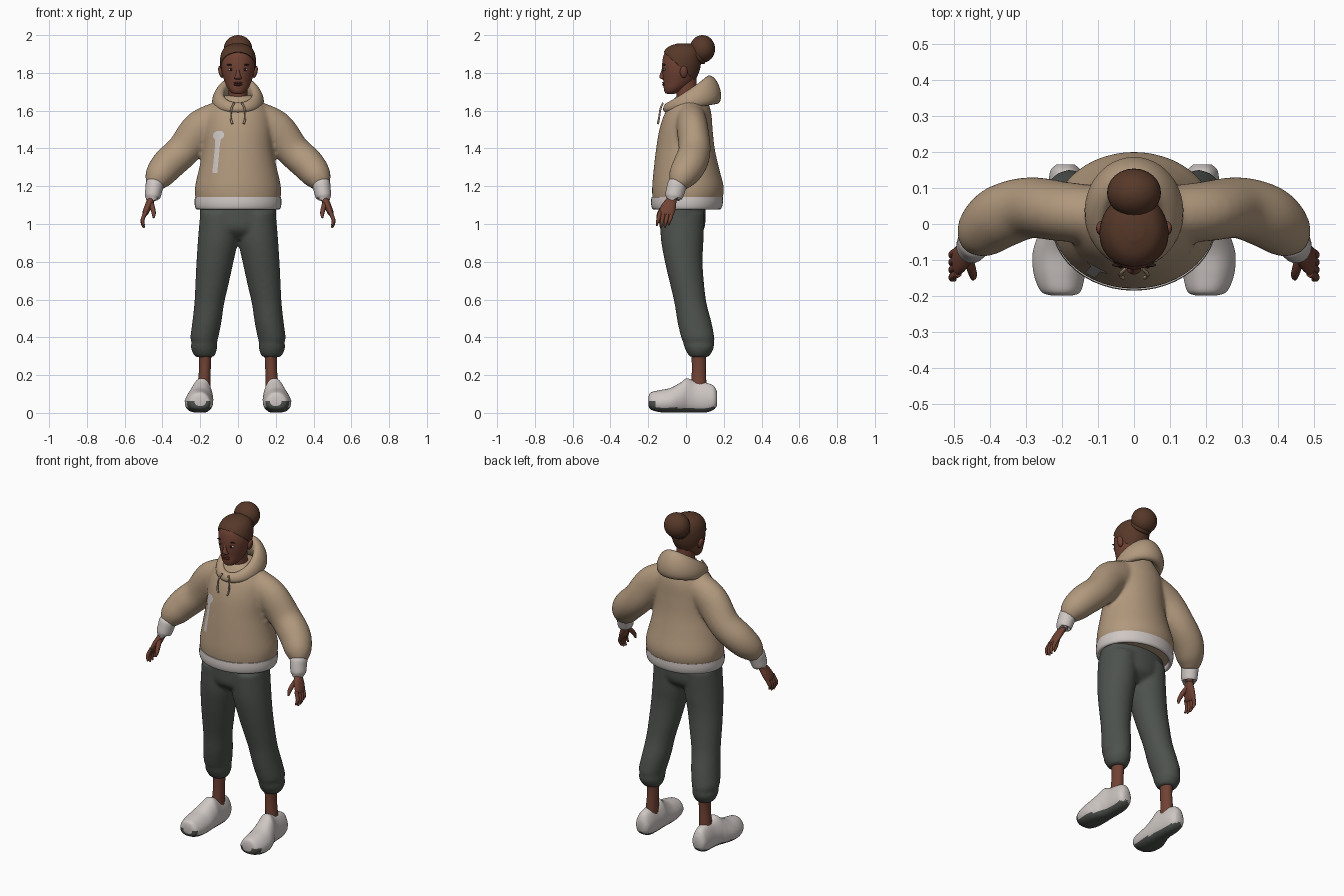
import bpy, bmesh, math
from mathutils import Vector, Matrix

cube = bpy.data.objects.get("Cube")
if cube:
    bpy.data.objects.remove(cube)


def material(name, red, green, blue):
    mat = bpy.data.materials.new(name)
    mat.use_nodes = True
    color = (red, green, blue, 1)
    mat.diffuse_color = color
    mat.node_tree.nodes["Principled BSDF"].inputs["Base Color"].default_value = color
    return mat


tan = material("tan fleece", .44, .315, .205)
white = material("off white", .62, .57, .55)
grey = material("dark grey cloth", .075, .084, .075)
skin = material("brown skin", .165, .055, .034)
lip = material("dark lip", .11, .03, .022)
hair = material("brown hair", .095, .04, .022)
black = material("dark brow", .02, .011, .008)
eye_white = material("eye white", .42, .33, .28)


def spline(rows, steps=5):
    """Smooth curve through rows of numbers."""
    out = []
    for i in range(len(rows) - 1):
        near = [rows[min(max(i + k, 0), len(rows) - 1)] for k in (-1, 0, 1, 2)]
        for s in range(steps):
            t = s / steps
            out.append([b + t / 2 * (c - a + t * (2*a - 5*b + 4*c - d + t * (3*(b - c) + d - a)))
                        for a, b, c, d in zip(*near)])
    return out + [list(rows[-1])]


def skin_rings(bm, rings, closed=False):
    """Bridge equal rings of points; cap the ends unless closed."""
    loops = [[bm.verts.new(p) for p in ring] for ring in rings]
    pairs = list(zip(loops, loops[1:] + loops[:1]))
    for a, b in pairs if closed else pairs[:-1]:
        for i in range(len(a)):
            bm.faces.new((a[i - 1], a[i], b[i], b[i - 1]))
    if not closed:
        bm.faces.new(loops[0])
        bm.faces.new(loops[-1])


def ellipse(center, u, v, n=32, power=1, taper=0):
    points = []
    for i in range(n):
        a = math.tau * i / n
        c, s = [math.copysign(abs(f) ** power, f) for f in (math.cos(a), math.sin(a))]
        points.append(center + u * c * (1 - taper * max(s, 0)) + v * s)
    return points


X, Y, Z = Vector((1, 0, 0)), Vector((0, 1, 0)), Vector((0, 0, 1))


def loft(bm, rows, axes=None, n=32, steps=5, **shape):
    """Rows are x, y, z and two radii; without axes the rings follow the path."""
    rows = spline(rows, steps)
    rings = []
    for i, (x, y, z, a, b) in enumerate(rows):
        u, v = axes or (X, Y)
        if not axes:
            t = Vector(rows[min(i + 1, len(rows) - 1)][:3]) - Vector(rows[max(i - 1, 0)][:3])
            u = Y.cross(t).normalized()
            v = t.cross(u).normalized()
        rings.append(ellipse(Vector((x, y, z)), u * a, v * b, n, **shape))
    skin_rings(bm, rings)


def ball(bm, center, size, tilt=0):
    bmesh.ops.create_uvsphere(bm, u_segments=24, v_segments=16, radius=1,
                              matrix=Matrix.Translation(center) @ Matrix.Rotation(tilt, 4, 'Y')
                              @ Matrix.Diagonal((*size, 1)))


def finish(name, bm, *mats, rule=None, mirror=False, remesh=0):
    bmesh.ops.recalc_face_normals(bm, faces=bm.faces)
    if rule:
        for face in bm.faces:
            face.material_index = rule(face.normal, face.calc_center_median())
    mesh = bpy.data.meshes.new(name)
    bm.to_mesh(mesh)
    bm.free()
    for mat in mats:
        mesh.materials.append(mat)
    mesh.shade_smooth()
    mesh.set_sharp_from_angle(angle=math.radians(50))
    ob = bpy.data.objects.new(name, mesh)
    bpy.context.collection.objects.link(ob)
    if mirror:
        ob.modifiers.new("mirror", 'MIRROR')
    if remesh:
        fuse = ob.modifiers.new("fuse", 'REMESH')
        fuse.mode, fuse.voxel_size, fuse.use_smooth_shade = 'VOXEL', remesh, True
        relax = ob.modifiers.new("relax", 'SMOOTH')
        relax.factor, relax.iterations = .5, 6
    return ob


def sided(rows, side):
    return [(side * row[0], *row[1:]) for row in rows]


# Hoodie body and sleeves, fused
torso = [(0, .0, 1.1, .215, .17), (0, .008, 1.14, .226, .186), (0, .01, 1.2, .227, .189),
         (0, .002, 1.3, .205, .172), (0, -.003, 1.4, .185, .155), (0, 0, 1.5, .18, .141),
         (0, .01, 1.58, .168, .125), (0, .02, 1.64, .135, .1), (0, .03, 1.68, .09, .08)]
sleeve = [(.1, .025, 1.56, .09, .08), (.2, .035, 1.5, .1, .083), (.29, .045, 1.39, .09, .085),
          (.37, .02, 1.315, .088, .088), (.42, -.02, 1.25, .075, .075), (.443, -.045, 1.2, .045, .045)]
bm = bmesh.new()
loft(bm, torso, (X, Y), 48)
for side in (1, -1):
    loft(bm, sided(sleeve, side))
hoodie = finish("hoodie", bm, tan, remesh=.011)

# Hood draped round the neck
bm = bmesh.new()
rings = []
for i in range(48):
    a = math.tau * i / 48
    back = (1 - math.cos(a)) / 2
    out = Vector((math.sin(a), -math.cos(a), 0))
    center = Vector((.104 * math.sin(a), -.1 + .242 * back, 1.617 + .094 * back))
    tall = .026 + .05 * back
    rings.append(ellipse(center, out * (.02 + .02 * back), Z * tall - out * tall * .25, 20))
skin_rings(bm, rings, closed=True)
finish("hood", bm, tan)

# Ribbed hem and cuffs
bm = bmesh.new()
loft(bm, [(0, .004, 1.12, .2, .16), (0, .004, 1.083, .205, .165), (0, .004, 1.08, .223, .182),
          (0, .005, 1.11, .23, .19), (0, .006, 1.143, .228, .189)], (X, Y), 48, 3)
finish("hem", bm, white)
bm = bmesh.new()
loft(bm, [(.435, -.04, 1.235, .035, .035), (.44, -.045, 1.215, .047, .05), (.446, -.055, 1.18, .045, .05),
          (.453, -.065, 1.142, .04, .045), (.453, -.065, 1.14, .025, .03)], n=24)
finish("cuffs", bm, white, mirror=True)

# Drawstrings and chest stripe
bm = bmesh.new()
loft(bm, [(.02, -.122, 1.64, .005, .005), (.035, -.135, 1.61, .005, .005),
          (.038, -.143, 1.56, .005, .005), (.03, -.149, 1.53, .006, .006)], n=8)
finish("drawstrings", bm, tan, mirror=True)
bm = bmesh.new()
path = spline([(-.123, 1.27, .013), (-.113, 1.37, .013), (-.107, 1.44, .014),
               (-.104, 1.46, .027), (-.102, 1.48, .027), (-.1, 1.493, .01)])
strip = [[bm.verts.new((x + w * k / 2, -.3, z)) for k in range(-2, 3)] for x, z, w in path]
for a, b in zip(strip, strip[1:]):
    for k in range(4):
        bm.faces.new((a[k], a[k + 1], b[k + 1], b[k]))
stripe = finish("chest_stripe", bm, white)
wrap = stripe.modifiers.new("wrap", 'SHRINKWRAP')
wrap.target, wrap.wrap_method, wrap.offset = hoodie, 'PROJECT', .003
wrap.use_project_y, wrap.use_positive_direction = True, True
wrap.wrap_mode = 'OUTSIDE_SURFACE'

# Trousers: hips and two legs, fused
leg = [(.1, -.02, 1.06, .1, .118), (.106, -.02, .92, .106, .113), (.122, -.012, .8, .098, .1),
       (.138, .006, .68, .088, .09), (.152, .024, .58, .079, .085), (.165, .045, .48, .077, .09),
       (.178, .062, .4, .074, .088), (.178, .066, .375, .068, .082), (.18, .07, .345, .07, .078),
       (.178, .07, .31, .058, .06), (.178, .07, .295, .045, .045)]
bm = bmesh.new()
loft(bm, [(0, -.02, 1.14, .195, .12), (0, -.02, 1.05, .203, .123), (0, -.02, .97, .17, .115),
          (0, -.02, .92, .06, .06)], (X, Y), 40)
for side in (1, -1):
    loft(bm, sided(leg, side), (X, Y))
finish("trousers", bm, grey, remesh=.01)

# Ankles and shoes
bm = bmesh.new()
loft(bm, [(.175, .068, .34, .036, .042), (.175, .068, .24, .031, .037), (.182, .068, .12, .035, .042)], (X, Y), 20)
finish("ankles", bm, skin, mirror=True)
shoe = [(.2, -.198, .062, .03, .025), (.203, -.187, .063, .055, .045), (.207, -.14, .062, .071, .058),
        (.206, -.08, .067, .075, .066), (.198, -.025, .082, .066, .081), (.192, .005, .092, .059, .091),
        (.188, .05, .084, .052, .083), (.188, .11, .081, .049, .078), (.19, .148, .08, .042, .062),
        (.19, .165, .075, .025, .035)]
bm = bmesh.new()
loft(bm, shoe, (X, Z), 36, power=.75, taper=.3)
finish("shoes", bm, white, grey, mirror=True,
       rule=lambda n, c: int(n.z < -.5 or (n.y < -.35 and c.z < .06 and c.y < -.15)))

# Hands: palm, four fingers and a thumb
bm = bmesh.new()
loft(bm, [(.448, -.06, 1.17, .022, .026), (.46, -.075, 1.13, .02, .027), (.475, -.09, 1.095, .019, .038),
          (.49, -.103, 1.06, .016, .04), (.495, -.106, 1.045, .01, .034)], n=20)
for k in range(4):
    y = -.074 - .021 * k
    drop = (.012, 0, .002, .014)[3 - k]
    loft(bm, [(.488, y, 1.065, .011, .011), (.503, y - .008, 1.03, .0105, .0105),
              (.505, y - .014, 1.0 + drop, .009, .009), (.497, y - .018, .98 + drop, .005, .005)], n=10, steps=3)
loft(bm, [(.462, -.09, 1.115, .014, .014), (.452, -.122, 1.085, .013, .014),
          (.446, -.143, 1.055, .011, .011), (.447, -.152, 1.032, .005, .005)], n=10, steps=3)
finish("hands", bm, skin, mirror=True)

# Head and neck
skull = [(0, -.083, 1.688, .012, .012), (0, -.077, 1.695, .034, .034), (0, -.058, 1.72, .056, .06),
         (0, -.04, 1.755, .071, .08), (0, -.031, 1.8, .084, .094), (0, -.026, 1.85, .09, .1),
         (0, -.02, 1.9, .083, .096), (0, -.014, 1.935, .06, .072), (0, -.01, 1.952, .02, .028)]
bm = bmesh.new()
loft(bm, skull, (X, Y), 40)
loft(bm, [(0, .012, 1.6, .06, .06), (0, .005, 1.68, .05, .055), (0, -.005, 1.77, .052, .06)], (X, Y))
loft(bm, [(0, -.118, 1.765, .012, .006), (0, -.124, 1.772, .02, .014), (0, -.125, 1.785, .014, .015),
          (0, -.122, 1.81, .008, .009), (0, -.12, 1.835, .007, .005)], (X, Y), 20)
for side in (1, -1):
    ball(bm, (side * .091, -.012, 1.805), (.012, .02, .032), side * .25)
finish("head", bm, skin)

# Eyes, brows and lips
bm = bmesh.new()
ball(bm, (.037, -.113, 1.818), (.016, .008, .007))
finish("eyes", bm, eye_white, mirror=True)
bm = bmesh.new()
ball(bm, (.037, -.118, 1.818), (.007, .005, .0068))
ball(bm, (.04, -.114, 1.843), (.021, .006, .004))
finish("pupils_and_brows", bm, black, mirror=True)
bm = bmesh.new()
for z in (1.737, 1.747):
    ball(bm, (0, -.117, z), (.023, .009, .006))
finish("lips", bm, lip)

# Hair cap trimmed along a sloping hairline, with a bun
bm = bmesh.new()
loft(bm, [(x, y, z + .004, a + .006, b + .006) for x, y, z, a, b in skull], (X, Y), 40)
bmesh.ops.bisect_plane(bm, geom=bm.verts[:] + bm.edges[:] + bm.faces[:], plane_co=(0, -.12, 1.912),
                       plane_no=(0, 1, 1.1), clear_inner=True)
cap = finish("hair_cap", bm, hair)
thick = cap.modifiers.new("thickness", 'SOLIDIFY')
thick.thickness = .008
bm = bmesh.new()
ball(bm, (0, .087, 1.927), (.075, .067, .073))
skin_rings(bm, [ellipse(Vector((0, .055, 1.895)) + Vector((math.cos(a), .7 * math.sin(a), -.7 * math.sin(a))) * .048,
                        Vector((math.cos(a), .7 * math.sin(a), -.7 * math.sin(a))) * .016,
                        Vector((0, .7, .7)) * .016, 12)
                for a in [math.tau * i / 32 for i in range(32)]], closed=True)
finish("hair_bun", bm, hair)
